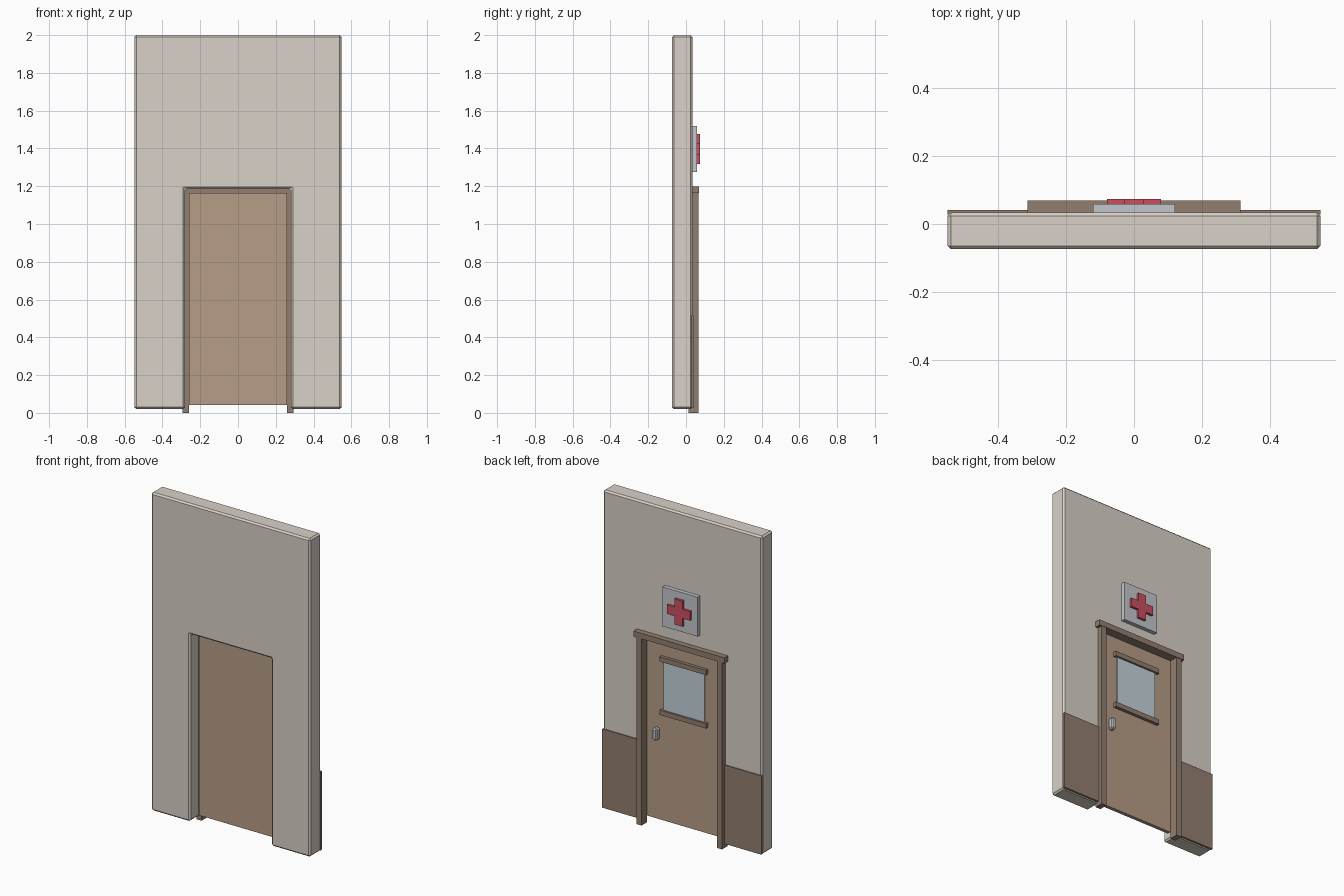
import bpy, bmesh

if "Cube" in bpy.data.objects:
    bpy.data.objects.remove(bpy.data.objects["Cube"])


def material(name, r, g, b):
    m = bpy.data.materials.new(name)
    m.diffuse_color = (r, g, b, 1)
    m.use_nodes = True
    m.node_tree.nodes["Principled BSDF"].inputs["Base Color"].default_value = m.diffuse_color
    return m


TAN = material("plaster", 0.69, 0.64, 0.57)
BROWN = material("door_wood", 0.47, 0.34, 0.24)
DARK = material("dark_wood", 0.29, 0.21, 0.16)
GLASS = material("glass", 0.55, 0.65, 0.70)
GREY = material("sign_grey", 0.55, 0.57, 0.60)
RED = material("red", 0.60, 0.08, 0.12)


def prism(name, outline, y0, y1, mat, bevel=0):
    """Extrude an (x, z) outline from y0 to y1."""
    bm = bmesh.new()
    face = bm.faces.new([bm.verts.new((x, y0, z)) for x, z in outline])
    ext = bmesh.ops.extrude_face_region(bm, geom=[face])
    verts = [v for v in ext["geom"] if isinstance(v, bmesh.types.BMVert)]
    bmesh.ops.translate(bm, verts=verts, vec=(0, y1 - y0, 0))
    bmesh.ops.recalc_face_normals(bm, faces=bm.faces)
    me = bpy.data.meshes.new(name)
    bm.to_mesh(me)
    bm.free()
    me.materials.append(mat)
    ob = bpy.data.objects.new(name, me)
    bpy.context.collection.objects.link(ob)
    if bevel:
        mod = ob.modifiers.new("bevel", "BEVEL")
        mod.width = bevel
        mod.segments = 1
    return ob


def box(name, x0, x1, y0, y1, z0, z1, mat, bevel=0):
    return prism(name, [(x0, z0), (x1, z0), (x1, z1), (x0, z1)], y0, y1, mat, bevel)


# Wall with door opening
half = [(0.28, 0.02), (0.548, 0.02), (0.548, 2.0)]
wall = [(0.28, 1.187)] + half
wall += [(-x, z) for x, z in reversed(wall)]
prism("wall", wall, -0.074, 0.034, TAN, 0.01)

# Wainscot panels and door posts on both sides
for side, s in (("left", -1), ("right", 1)):
    xs = sorted((0.285 * s, 0.548 * s))
    box("wainscot_" + side, *xs, 0.028, 0.041, 0.025, 0.515, DARK)
    xs = sorted((0.26 * s, 0.295 * s))
    box("door_post_" + side, *xs, 0.013, 0.066, 0, 1.17, DARK)
box("door_header", -0.313, 0.313, 0.013, 0.069, 1.163, 1.198, DARK)

# Door leaf, window and handle
box("door", -0.26, 0.26, -0.01, 0.012, 0.042, 1.165, BROWN)
box("window_glass", -0.14, 0.14, 0.01, 0.02, 0.72, 1.05, GLASS)
for name, z in (("bottom", 0.718), ("top", 1.05)):
    box("window_bar_" + name, -0.16, 0.16, 0.01, 0.032, z - 0.015, z + 0.015, DARK)
box("door_handle", 0.17, 0.202, 0.01, 0.048, 0.54, 0.615, GREY, 0.008)

# Sign plate with raised cross
box("sign_plate", -0.121, 0.121, 0.032, 0.059, 1.275, 1.52, GREY)
a, b, zc = 0.028, 0.08, 1.397
cross = [(-a, -b), (a, -b), (a, -a), (b, -a), (b, a), (a, a),
         (a, b), (-a, b), (-a, a), (-b, a), (-b, -a), (-a, -a)]
prism("sign_cross", [(x, zc + z) for x, z in cross], 0.057, 0.074, RED)
